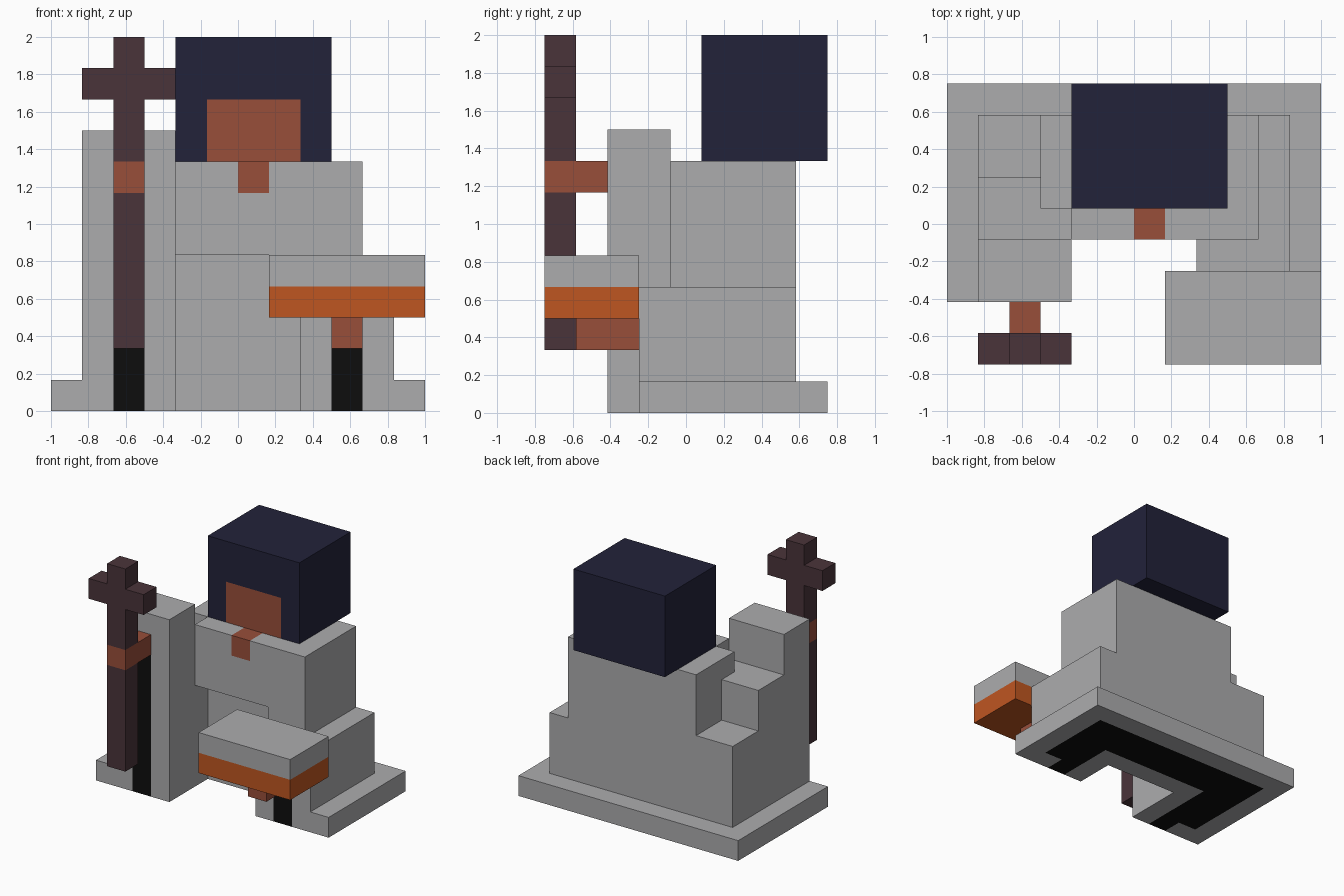
import bpy, bmesh
from mathutils import Vector

if "Cube" in bpy.data.objects:
    bpy.data.objects.remove(bpy.data.objects["Cube"], do_unlink=True)

UNIT = 1 / 6                       # one block
ORIGIN = Vector((-6, -4.5, 0))     # block coordinates -> centred model


def srgb(*rgb):
    return [(c / 255 / 12.92) if c < 11 else ((c / 255 + 0.055) / 1.055) ** 2.4 for c in rgb] + [1]


def material(name, *rgb):
    m = bpy.data.materials.new(name)
    m.use_nodes = True
    m.diffuse_color = srgb(*rgb)
    m.node_tree.nodes["Principled BSDF"].inputs["Base Color"].default_value = srgb(*rgb)
    return m


GREY = material("robe grey", 172, 172, 174)
BLACK = material("lining black", 13, 13, 13)
NAVY = material("hood navy", 34, 34, 58)
SKIN = material("skin brown", 152, 78, 58)
WOOD = material("dark wood", 74, 52, 58)
ORANGE = material("orange", 191, 86, 33)

SIDES = [Vector(d) for d in ((1, 0, 0), (-1, 0, 0), (0, 1, 0), (0, -1, 0), (0, 0, 1), (0, 0, -1))]


def block_part(name, boxes):
    """Join boxes (material, x0, x1, y0, y1, z0, z1) into one clean shell.
    Later boxes recolour earlier ones; material None carves away."""
    cells = {}
    for mat, x0, x1, y0, y1, z0, z1 in boxes:
        for x in range(x0, x1):
            for y in range(y0, y1):
                for z in range(z0, z1):
                    cells[x, y, z] = mat
    cells = {c: m for c, m in cells.items() if m}
    mats = list(dict.fromkeys(cells.values()))
    bm = bmesh.new()
    corners = {}

    def corner(p):
        key = tuple(round(v) for v in p)
        if key not in corners:
            corners[key] = bm.verts.new((Vector(key) + ORIGIN) * UNIT)
        return corners[key]

    # outer faces only
    for c, mat in cells.items():
        mid = Vector(c) + Vector((0.5, 0.5, 0.5))
        for n in SIDES:
            if tuple(round(v) for v in Vector(c) + n) in cells:
                continue
            u = Vector((n.y, n.z, n.x))
            v = n.cross(u)
            quad = [mid + (n + u * a + v * b) / 2 for a, b in ((1, 1), (-1, 1), (-1, -1), (1, -1))]
            bm.faces.new([corner(p) for p in quad]).material_index = mats.index(mat)
    # merge flat regions of one colour
    bmesh.ops.dissolve_limit(bm, angle_limit=0.01, verts=bm.verts[:], edges=bm.edges[:],
                             delimit={'MATERIAL', 'NORMAL'})
    mesh = bpy.data.meshes.new(name)
    bm.to_mesh(mesh)
    bm.free()
    for m in mats:
        mesh.materials.append(m)
    obj = bpy.data.objects.new(name, mesh)
    bpy.context.collection.objects.link(obj)
    return obj


# Seated robe: hem, knees, torso, stepped sleeve, black lining
block_part("robe", [
    (GREY, 0, 4, 2, 9, 0, 1),       # hem, right
    (GREY, 4, 8, 5, 9, 0, 1),       # hem, middle
    (GREY, 8, 12, 3, 9, 0, 1),      # hem, left
    (GREY, 1, 4, 2, 4, 1, 9),       # raised right sleeve
    (GREY, 1, 4, 4, 6, 1, 7),       # sleeve step
    (GREY, 1, 4, 6, 8, 1, 5),       # lower sleeve step
    (GREY, 8, 11, 3, 8, 1, 4),      # left side
    (GREY, 3, 10, 5, 8, 1, 8),      # torso
    (GREY, 4, 10, 4, 5, 5, 8),      # chest
    (GREY, 8, 10, 4, 5, 4, 5),      # chest, lower left
    (BLACK, 1, 11, 6, 8, 0, 1),     # lining underneath
    (BLACK, 1, 3, 3, 8, 0, 1),
    (BLACK, 9, 11, 4, 8, 0, 1),
    (BLACK, 2, 3, 2, 3, 0, 7),      # right front opening
    (BLACK, 9, 10, 3, 4, 0, 2),     # left front opening
    (None, 6, 7, 4, 5, 7, 8),       # collar gap
])
block_part("neck", [(SKIN, 6, 7, 4, 5, 7, 8)])

# Hooded head with inset face
block_part("head", [
    (NAVY, 4, 9, 5, 9, 8, 12),
    (SKIN, 5, 8, 5, 6, 8, 10),
])

# Staff with crossbar, held by the right hand
block_part("staff_lower", [(WOOD, 2, 3, 0, 1, 2, 7)])
block_part("right_hand", [(SKIN, 2, 3, 0, 2, 7, 8)])
block_part("staff_cross", [
    (WOOD, 2, 3, 0, 1, 8, 12),
    (WOOD, 1, 4, 0, 1, 10, 11),
])

# Book resting on the left hand
block_part("left_hand", [(SKIN, 9, 10, 1, 3, 2, 3)])
block_part("book", [
    (ORANGE, 7, 12, 0, 3, 3, 4),
    (GREY, 7, 12, 0, 3, 4, 5),
])
